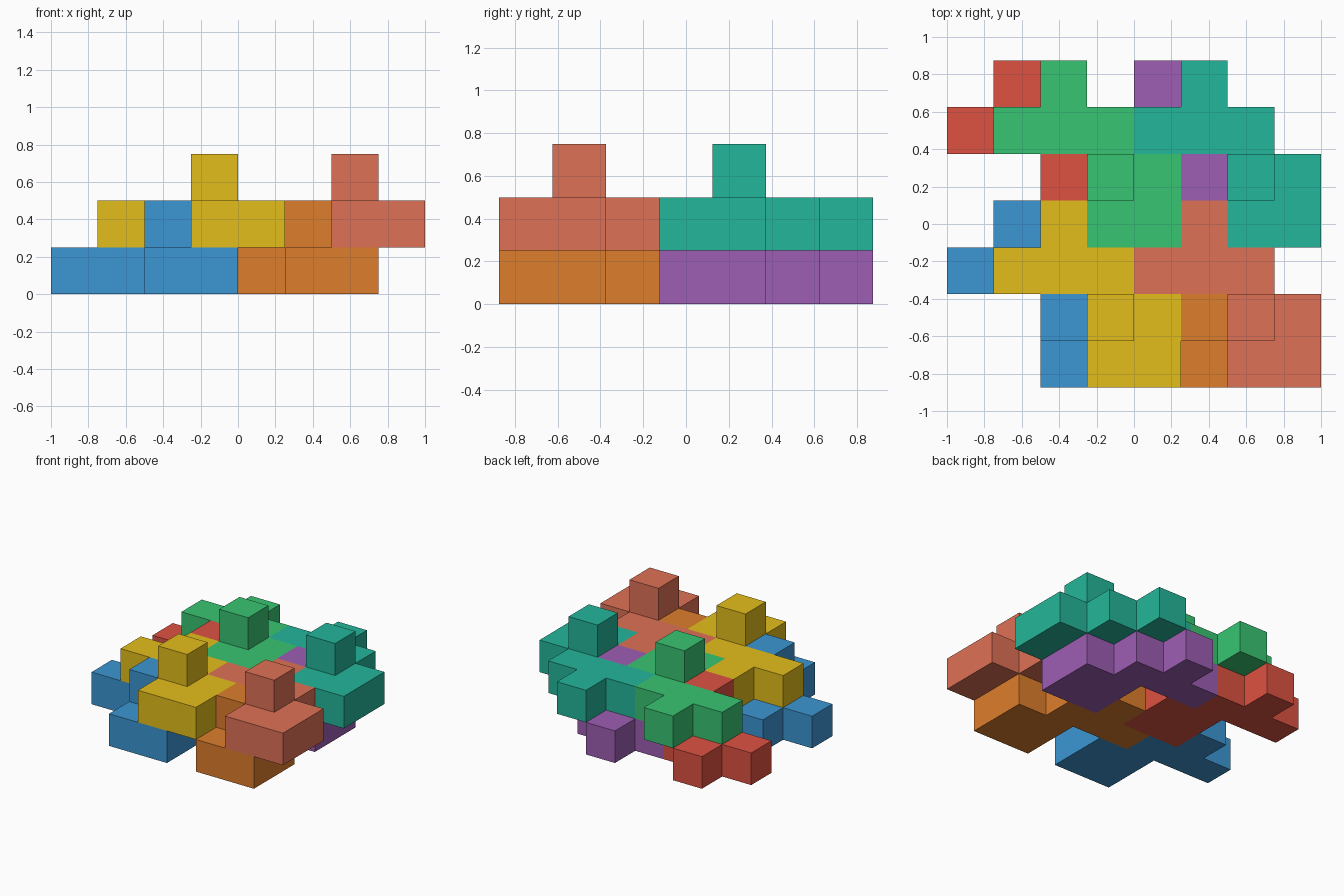
import bpy, bmesh

if "Cube" in bpy.data.objects:
    bpy.data.objects.remove(bpy.data.objects["Cube"])

U = 0.25  # size of one cube cell
# Flat footprint of one interlocking puzzle tile, plus its raised stud
FOOTPRINT = [(1, 3), (0, 2), (1, 2), (2, 2), (2, 1), (3, 1), (2, 0), (3, 0)]
CELLS = {(i, j, 0) for i, j in FOOTPRINT} | {(2, 1, 1)}
# The four corners of each cell side, counter-clockwise seen from outside
SIDES = {
    (1, 0, 0): ((1, 0, 0), (1, 1, 0), (1, 1, 1), (1, 0, 1)),
    (-1, 0, 0): ((0, 0, 0), (0, 0, 1), (0, 1, 1), (0, 1, 0)),
    (0, 1, 0): ((0, 1, 0), (0, 1, 1), (1, 1, 1), (1, 1, 0)),
    (0, -1, 0): ((0, 0, 0), (1, 0, 0), (1, 0, 1), (0, 0, 1)),
    (0, 0, 1): ((0, 0, 1), (1, 0, 1), (1, 1, 1), (0, 1, 1)),
    (0, 0, -1): ((0, 0, 0), (0, 1, 0), (1, 1, 0), (1, 0, 0)),
}


def add(a, b):
    return tuple(p + q for p, q in zip(a, b))


def tile(name, offset, rgb):
    """Skin the tile cells with outer faces only, then merge flat areas."""
    bm = bmesh.new()
    verts = {}
    for cell in CELLS:
        for direction, corners in SIDES.items():
            if add(cell, direction) in CELLS:
                continue
            ring = [add(cell, c) for c in corners]
            for p in ring:
                if p not in verts:
                    verts[p] = bm.verts.new([v * U for v in p])
            bm.faces.new([verts[p] for p in ring])
    bmesh.ops.dissolve_limit(bm, angle_limit=0.01, verts=bm.verts, edges=bm.edges)
    mesh = bpy.data.meshes.new(name)
    bm.to_mesh(mesh)
    bm.free()
    mat = bpy.data.materials.new(name + "_colour")
    mat.diffuse_color = (*(((c / 255 + 0.055) / 1.055) ** 2.4 for c in rgb), 1)
    mat.use_nodes = True
    mat.node_tree.nodes["Principled BSDF"].inputs["Base Color"].default_value = mat.diffuse_color
    mesh.materials.append(mat)
    obj = bpy.data.objects.new(name, mesh)
    i, j, k = offset
    obj.location = (-1 + i * U, -0.875 + j * U, k * U)
    bpy.context.collection.objects.link(obj)


# Two layers of 2 x 2 tiles, the upper one shifted by one cell
COLOURS = [
    [(60, 150, 212), (222, 82, 66), (222, 126, 44), (157, 94, 180)],
    [(228, 190, 28), (56, 197, 115), (223, 113, 86), (36, 182, 154)],
]
for layer, colours in enumerate(COLOURS):
    for n, rgb in enumerate(colours):
        col, row = divmod(n, 2)
        name = f"{('lower', 'upper')[layer]}_{('front', 'back')[row]}_{('left', 'right')[col]}_tile"
        tile(name, (col * 3 + layer, row * 3, layer), rgb)
